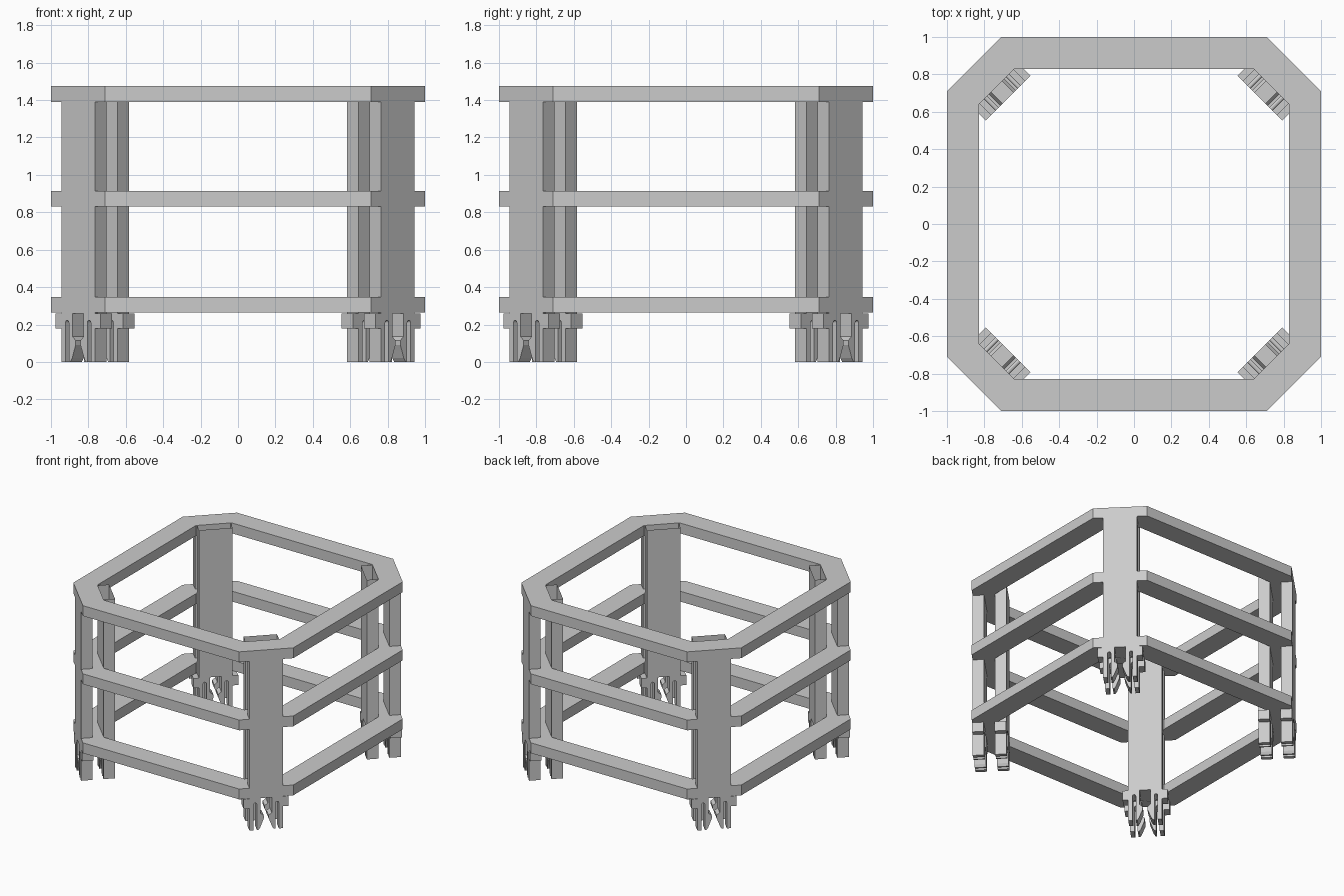
import bpy
import bmesh
import math
from mathutils import Matrix, Vector

cube = bpy.data.objects.get("Cube")
if cube:
    bpy.data.objects.remove(cube, do_unlink=True)

GREY = (0.6, 0.6, 0.6, 1)
grey = bpy.data.materials.new("plain grey")
grey.use_nodes = True
grey.diffuse_color = GREY
grey.node_tree.nodes["Principled BSDF"].inputs["Base Color"].default_value = GREY

TOP = 1.475
RAIL_H = 0.085
OUTER_D = 0.855 * math.sqrt(2)     # centre to outer face of a corner
RING_W = 0.17
SLAB = 0.087


def add_object(name, bm):
    bmesh.ops.recalc_face_normals(bm, faces=bm.faces)
    mesh = bpy.data.meshes.new(name)
    bm.to_mesh(mesh)
    bm.free()
    mesh.materials.append(grey)
    obj = bpy.data.objects.new(name, mesh)
    bpy.context.collection.objects.link(obj)
    return obj


def octagon(bm, side, cut, z):
    pts = [(side, -cut), (side, cut), (cut, side), (-cut, side),
           (-side, cut), (-side, -cut), (-cut, -side), (cut, -side)]
    return [bm.verts.new((x, y, z)) for x, y in pts]


def ring(name, z):
    """Flat octagonal frame of even width."""
    bm = bmesh.new()
    inner_side = 1 - RING_W
    inner_cut = 1.71 - RING_W * math.sqrt(2) - inner_side
    loops = [octagon(bm, s, c, h) for s, c, h in (
        (1, 0.71, z), (1, 0.71, z + RAIL_H),
        (inner_side, inner_cut, z + RAIL_H), (inner_side, inner_cut, z))]
    for k in range(4):
        a, b = loops[k], loops[(k + 1) % 4]
        for i in range(8):
            j = (i + 1) % 8
            bm.faces.new((a[i], a[j], b[j], b[i]))
    add_object(name, bm)


def slit_top(centre, radius, z):
    """Rounded upper end of the slit, from outside to inside."""
    return [(centre + radius * math.cos(a), z + radius * math.sin(a))
            for a in (i * math.pi / 6 for i in range(7))]


def slab_profile():
    """Post outline with side lugs and split clip fingers at the foot."""
    half = [(0.127, TOP), (0.127, 0.26), (0.17, 0.26), (0.17, 0.18),
            (0.127, 0.18), (0.127, 0.0), (0.096, 0.0)]
    half += slit_top(0.083, 0.013, 0.21)
    half += [(0.07, 0.0), (0.058, 0.0), (0.045, 0.02), (0.03, 0.06),
             (0.018, 0.09), (0.018, 0.115), (0.042, 0.135), (0.042, 0.26)]
    return half + [(-u, z) for u, z in reversed(half)]


def slab(name, near, far, angle, open_top):
    """Upright slab spanning the distances near to far along a corner diagonal."""
    bm = bmesh.new()
    face = bm.faces.new([bm.verts.new((near, u, z)) for u, z in slab_profile()])
    result = bmesh.ops.extrude_face_region(bm, geom=[face], use_keep_orig=True)
    moved = [v for v in result["geom"] if isinstance(v, bmesh.types.BMVert)]
    bmesh.ops.translate(bm, verts=moved, vec=Vector((far - near, 0, 0)))
    bmesh.ops.recalc_face_normals(bm, faces=bm.faces)
    if open_top:
        caps = [f for f in bm.faces if all(v.co.z > TOP - 0.001 for v in f.verts)]
        bmesh.ops.delete(bm, geom=caps, context="FACES_ONLY")
    bm.transform(Matrix.Rotation(angle, 4, "Z"))
    add_object(name, bm)


# Three frames
ring("lower_frame", 0.263)
ring("middle_frame", 0.83)
ring("upper_frame", TOP - RAIL_H)

# Corner posts, each a pair of slabs with clip feet
corners = ("back_left", "back_right", "front_right", "front_left")
for i, corner in enumerate(corners):
    turn = math.radians(45 + 90 * i)
    slab(corner + "_outer_post", OUTER_D - SLAB, OUTER_D, turn, False)
    inner = OUTER_D - RING_W
    slab(corner + "_inner_post", inner - SLAB, inner, turn, True)
